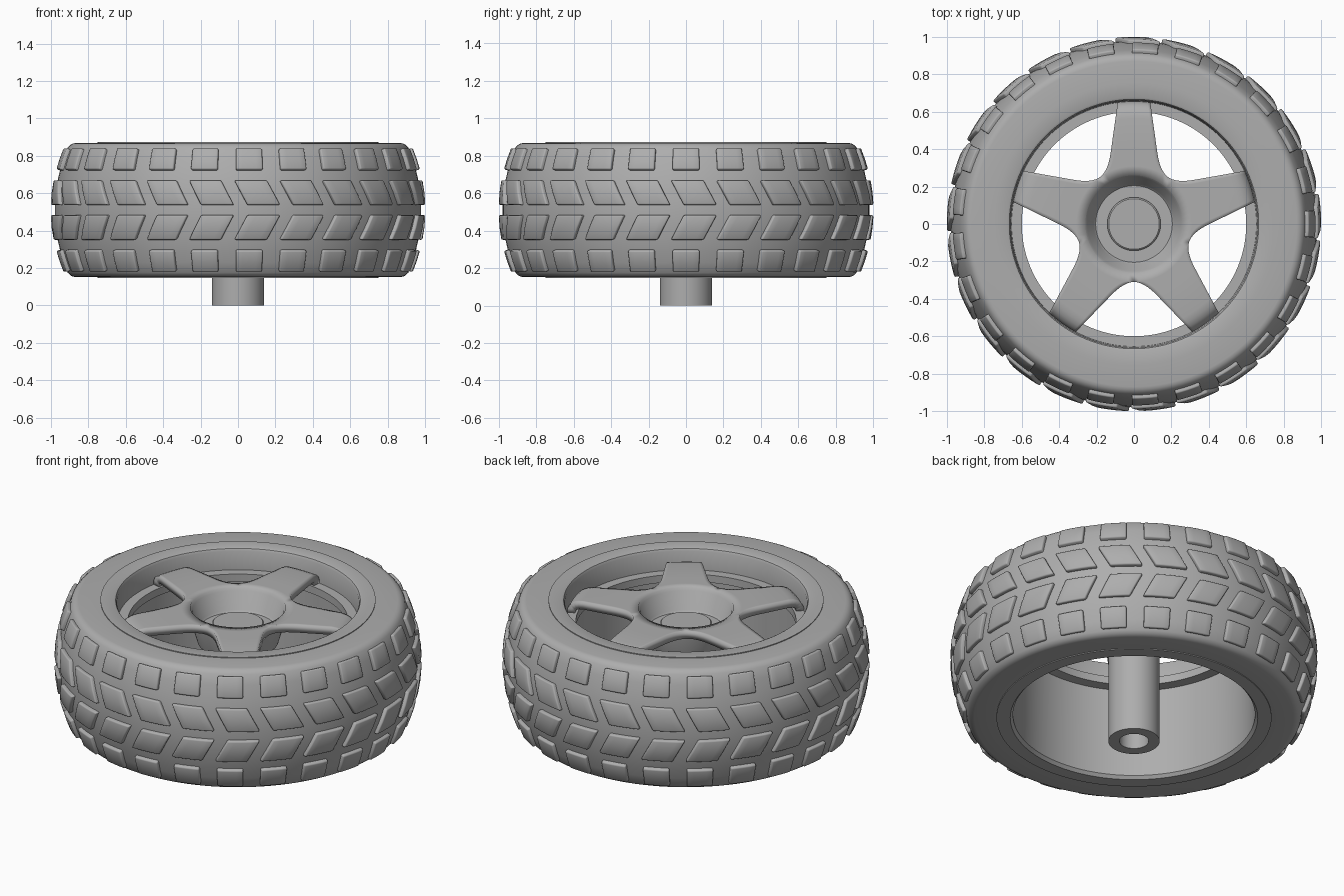
import bpy, bmesh, math
from mathutils import Vector

old = bpy.data.objects.get("Cube")
if old:
    bpy.data.objects.remove(old, do_unlink=True)

MID = 0.51  # height of the wheel's middle plane

grey = bpy.data.materials.new("plain_grey")
grey.use_nodes = True
colour = (0.42, 0.42, 0.42, 1)
grey.diffuse_color = colour
grey.node_tree.nodes["Principled BSDF"].inputs["Base Color"].default_value = colour


def finish(bm, name, angle=35):
    mesh = bpy.data.meshes.new(name)
    bm.to_mesh(mesh)
    bm.free()
    mesh.materials.append(grey)
    ob = bpy.data.objects.new(name, mesh)
    bpy.context.collection.objects.link(ob)
    bpy.ops.object.select_all(action='DESELECT')
    ob.select_set(True)
    bpy.context.view_layer.objects.active = ob
    bpy.ops.object.shade_smooth_by_angle(angle=math.radians(angle))
    return ob


def lathe(name, profile, closed=True, steps=128):
    """Spin a list of (radius, height) points around the z axis."""
    bm = bmesh.new()
    verts = [bm.verts.new((r, 0, z)) for r, z in profile]
    edges = [bm.edges.new(p) for p in zip(verts, verts[1:])]
    if closed:
        edges.append(bm.edges.new((verts[-1], verts[0])))
    bmesh.ops.spin(bm, geom=verts + edges, axis=(0, 0, 1), cent=(0, 0, 0),
                   angle=math.tau, steps=steps, use_duplicate=False)
    bmesh.ops.remove_doubles(bm, verts=bm.verts, dist=1e-4)
    bmesh.ops.recalc_face_normals(bm, faces=bm.faces)
    return finish(bm, name)


def polar(r, a, z):
    return Vector((r * math.cos(a), r * math.sin(a), z))


def tyre_radius(z):
    return 0.98 - 0.62 * (z - MID) ** 2


# Tyre: crowned tread, rounded shoulders, flat sidewalls
half = [(0.745, 0.358), (0.87, 0.358), (0.885, 0.355), (0.897, 0.348)]
half += [(tyre_radius(MID + d), d) for d in (0.335, 0.28, 0.22, 0.16, 0.1, 0.04)]
lathe("tyre", [(r, MID + d) for r, d in half] + [(r, MID - d) for r, d in reversed(half)])

# Rim: flanges, barrel and the ledge that carries the spokes
lathe("rim", [(0.75, 0.873), (0.678, 0.873), (0.667, 0.868), (0.66, 0.855),
              (0.655, 0.745), (0.6, 0.745), (0.6, 0.7), (0.655, 0.695),
              (0.66, 0.165), (0.675, 0.147), (0.75, 0.147)])

# Hub: dished cap with a centre button, and a bored axle post below
lathe("hub", [(0, 0.735), (0.135, 0.735), (0.143, 0.728), (0.143, 0.7),
              (0.205, 0.7), (0.215, 0.71), (0.25, 0.81), (0.265, 0.825),
              (0.265, 0.775), (0.22, 0.62), (0.14, 0.62), (0.14, 0),
              (0.08, 0), (0.08, 0.4), (0, 0.4)], closed=False, steps=64)

# Flat key inside the axle bore
bm = bmesh.new()
bmesh.ops.create_cube(bm, size=1)
for v in bm.verts:
    v.co = (0.065 + v.co.x * 0.03, v.co.y * 0.1, 0.22 + v.co.z * 0.38)
finish(bm, "bore_key")

# Tread blocks: two straight shoulder rows and two slanted centre rows
COUNT = 25
rows = [  # low edge, high edge (from the middle), width, slant, phase
    (0.218, 0.332, 0.15, 0.0, 0.0),
    (0.028, 0.16, 0.177, -0.07, 0.042),
]
bm = bmesh.new()
for low, high, width, slant, phase in rows:
    for side in (1, -1):
        for i in range(COUNT):
            grid = []
            for t in (0, 0.5, 1):
                z = MID + side * (low + (high - low) * t)
                a0 = i * math.tau / COUNT + phase + slant * (t - 0.5)
                grid.append([bm.verts.new(polar(tyre_radius(z) + 0.022,
                             a0 + width * (u / 4 - 0.5), z)) for u in range(5)])
            for a, b in zip(grid, grid[1:]):
                for u in range(4):
                    quad = (a[u], a[u + 1], b[u + 1], b[u])
                    bm.faces.new(quad if side > 0 else quad[::-1])
blocks = finish(bm, "tread_blocks")
mod = blocks.modifiers.new("depth", 'SOLIDIFY')
mod.thickness, mod.offset = 0.045, -1
mod = blocks.modifiers.new("soft_edges", 'BEVEL')
mod.width, mod.segments, mod.limit_method = 0.008, 2, 'ANGLE'
mod.angle_limit = math.radians(50)

# Spokes: five-armed star, each arm curling down onto the rim ledge
SECTOR = math.pi / 5
valley = Vector((0.31 * math.cos(SECTOR), 0.31 * math.sin(SECTOR)))
bend, control = Vector((0.38, 0.125)), Vector((0.2825, 0.1386))
stations = []  # edge distance along arm, half width, bulge, height
for k in range(9):
    t = k / 8
    p = valley * (1 - t) ** 2 + control * 2 * t * (1 - t) + bend * t * t
    stations.append((p.x, p.y, (0.31 - valley.x) * (1 - t) + 0.01 * t, 0.825))
for r, z in ((0.56, 0.825), (0.59, 0.82), (0.615, 0.81),
             (0.635, 0.793), (0.648, 0.77), (0.653, 0.745)):
    stations.append((r, 0.125 - (r - 0.38) * 0.14, 0.005, z))
bm = bmesh.new()
COLS = 12
for arm in range(5):
    turn = math.pi / 2 + arm * 2 * SECTOR
    us = [-1 + 2 * c / COLS for c in range(COLS + 1)]
    grid = [[bm.verts.new(polar(0.26, turn + SECTOR * u, 0.825)) for u in us]]
    for k, (r, w, bulge, z) in enumerate(stations):
        line = []
        for u in us:
            if k == 0:
                co = polar(0.31, turn + SECTOR * u, z)
            else:
                x, y = r + bulge * (1 - u * u), w * u
                co = polar(math.hypot(x, y), turn + math.atan2(y, x), z)
            line.append(bm.verts.new(co))
        grid.append(line)
    for a, b in zip(grid, grid[1:]):
        for c in range(COLS):
            bm.faces.new((a[c], b[c], b[c + 1], a[c + 1]))
bmesh.ops.remove_doubles(bm, verts=bm.verts, dist=1e-4)
spokes = finish(bm, "spokes")
mod = spokes.modifiers.new("thickness", 'SOLIDIFY')
mod.thickness, mod.offset = 0.045, -1
